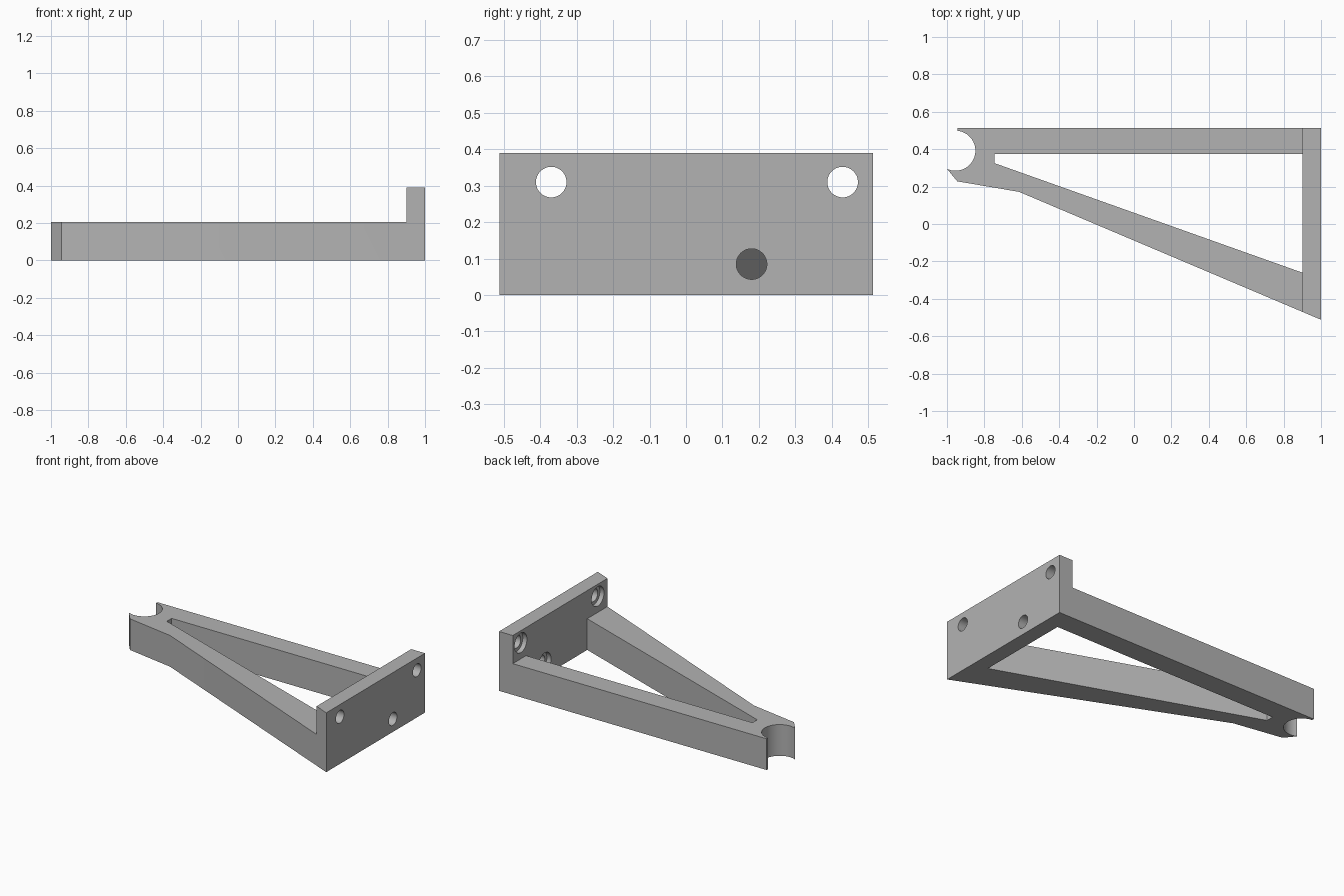
import bpy, bmesh, math
from mathutils import Matrix

if "Cube" in bpy.data.objects:
    bpy.data.objects.remove(bpy.data.objects["Cube"])

grey = bpy.data.materials.new("plain grey")
grey.diffuse_color = (0.45, 0.45, 0.45, 1)
grey.use_nodes = True
grey.node_tree.nodes["Principled BSDF"].inputs["Base Color"].default_value = grey.diffuse_color


def prism(name, outline, z0, z1):
    """Extrude a flat outline (x, y) from z0 to z1."""
    bm = bmesh.new()
    face = bm.faces.new([bm.verts.new((x, y, z0)) for x, y in outline])
    top = bmesh.ops.extrude_face_region(bm, geom=[face])["geom"]
    for v in top:
        if isinstance(v, bmesh.types.BMVert):
            v.co.z = z1
    bmesh.ops.recalc_face_normals(bm, faces=bm.faces[:])
    mesh = bpy.data.meshes.new(name)
    bm.to_mesh(mesh)
    bm.free()
    mesh.materials.append(grey)
    ob = bpy.data.objects.new(name, mesh)
    bpy.context.collection.objects.link(ob)
    return ob


def drill(name, radius, y, z, x0, x1):
    """Round cutter lying along x."""
    ring = [(radius * math.cos(a), radius * math.sin(a))
            for a in (2 * math.pi * i / 48 for i in range(48))]
    ob = prism(name, ring, x0, x1)
    ob.data.transform(Matrix.Translation((0, y, z)) @ Matrix.Rotation(math.pi / 2, 4, 'Y'))
    return ob


# Bracket outline with the round rod notch at its tip
cx, cy, r = -0.955, 0.392, 0.107
a0, a1 = math.atan2(0.1065, 0.01), math.atan2(-0.097, -0.045)
notch = [(cx + r * math.cos(a0 + (a1 - a0) * i / 32),
          cy + r * math.sin(a0 + (a1 - a0) * i / 32)) for i in range(33)]
outline = [(1, 0.513), (-0.945, 0.513)] + notch + [
    (-0.945, 0.228), (-0.615, 0.172), (1, -0.512)]
bracket = prism("bracket", outline, 0, 0.39)

# Cutters: space above the arms, opening between the arms, screw holes
cutters = [
    prism("arm_top_cutter", [(-1.3, -1), (0.9, -1), (0.9, 1), (-1.3, 1)], 0.205, 0.6),
    prism("opening_cutter", [(-0.745, 0.375), (0.9, 0.375), (0.9, -0.26), (-0.745, 0.325)],
          -0.1, 0.3),
]
for y, z in ((-0.37, 0.31), (0.43, 0.31), (0.18, 0.085)):
    cutters.append(drill("screw_hole_cutter", 0.042, y, z, 0.8, 1.1))
    cutters.append(drill("screw_recess_cutter", 0.064, y, z, 0.85, 0.93))

for c in cutters:
    c.hide_render = True
    mod = bracket.modifiers.new(c.name, 'BOOLEAN')
    mod.operation, mod.solver, mod.object = 'DIFFERENCE', 'EXACT', c

# Bake the cuts and remove the cutters
bpy.context.view_layer.update()
deps = bpy.context.evaluated_depsgraph_get()
cut_mesh = bpy.data.meshes.new_from_object(bracket.evaluated_get(deps))
bracket.modifiers.clear()
bracket.data = cut_mesh
for c in cutters:
    bpy.data.objects.remove(c)

# Smooth round walls, crisp edges
bpy.context.view_layer.objects.active = bracket
bracket.select_set(True)
bpy.ops.object.shade_smooth_by_angle(angle=math.radians(30))
